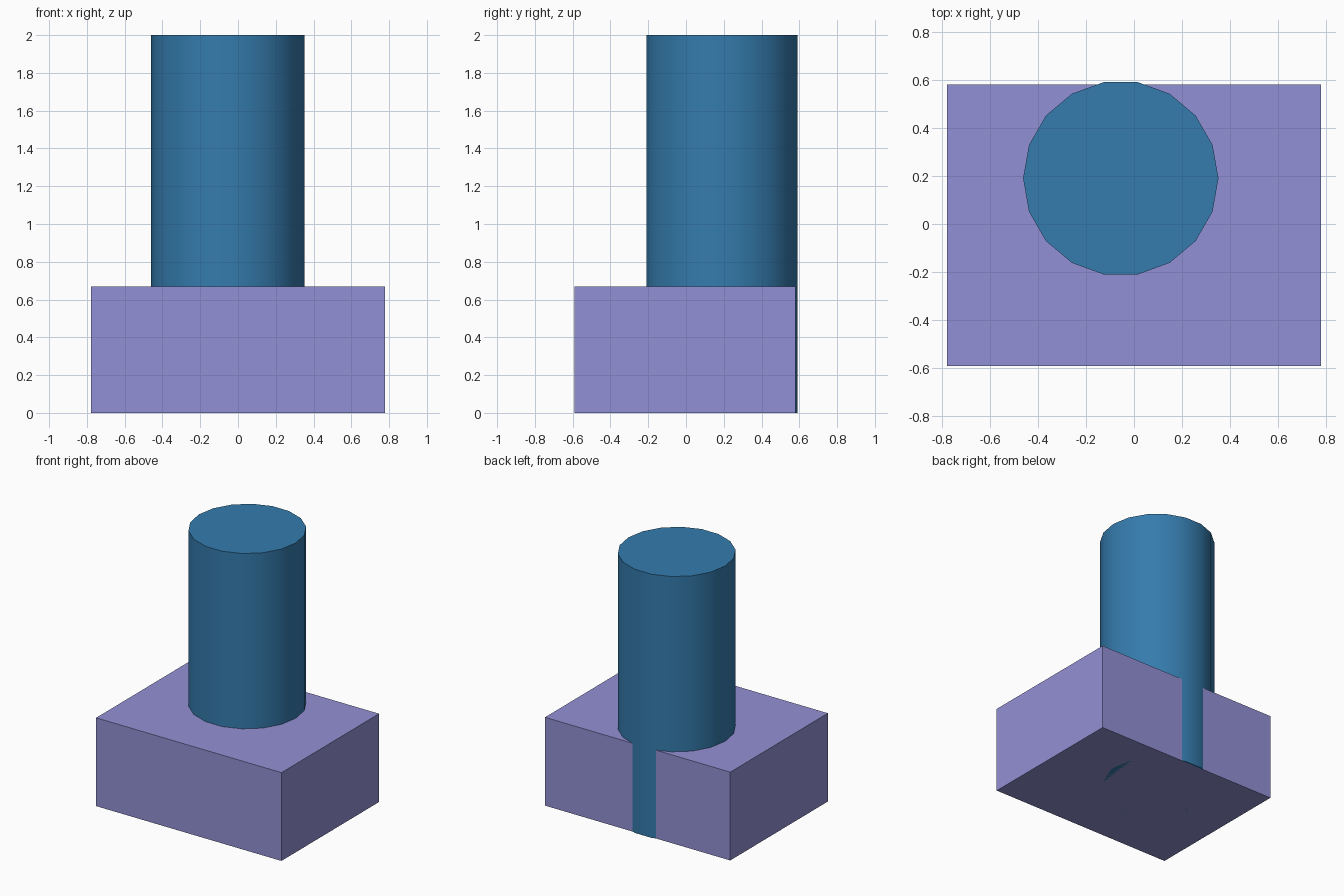
import bpy
import math

if "Cube" in bpy.data.objects:
    bpy.data.objects.remove(bpy.data.objects["Cube"])


def finish(obj, name, color):
    obj.name = name
    mat = bpy.data.materials.new(name + "_color")
    mat.diffuse_color = (*color, 1)
    mat.use_nodes = True
    mat.node_tree.nodes["Principled BSDF"].inputs["Base Color"].default_value = mat.diffuse_color
    obj.data.materials.append(mat)


# Rectangular base block
bpy.ops.mesh.primitive_cube_add(size=1, location=(0, -0.005, 0.335))
base = bpy.context.object
base.scale = (1.555, 1.17, 0.67)
bpy.ops.object.transform_apply(location=False, rotation=False, scale=True)
finish(base, "base_block", (0.29, 0.28, 0.66))

# 18-sided column running through the base, slightly proud of its back face
bpy.ops.mesh.primitive_cylinder_add(vertices=18, radius=0.406, depth=2,
                                    location=(-0.055, 0.19, 1),
                                    rotation=(0, 0, math.pi / 2))
column = bpy.context.object
bpy.ops.object.shade_smooth_by_angle(angle=math.radians(30))
finish(column, "column", (0.035, 0.20, 0.42))
